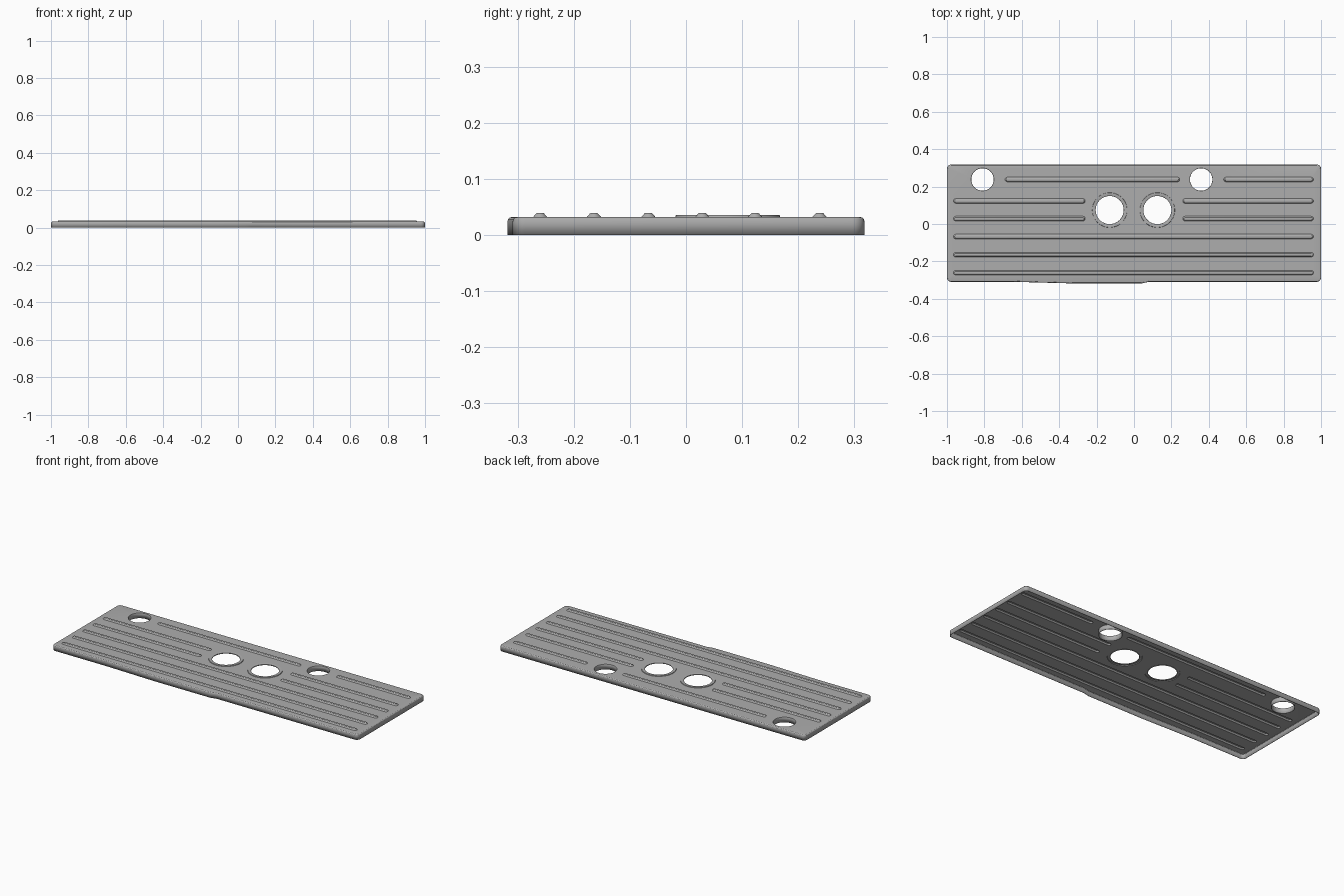
import bpy, bmesh, math

if "Cube" in bpy.data.objects:
    bpy.data.objects.remove(bpy.data.objects["Cube"], do_unlink=True)

TOP = 0.032          # height of the flat deck
FRONT, BACK = -0.309, 0.318

mat = bpy.data.materials.new("grey metal")
mat.use_nodes = True
grey = (0.42, 0.42, 0.42, 1)
mat.diffuse_color = grey
mat.node_tree.nodes["Principled BSDF"].inputs["Base Color"].default_value = grey


def arc(cx, cy, r, a0, a1, n):
    return [(cx + r * math.cos(math.radians(a0 + (a1 - a0) * i / n)),
             cy + r * math.sin(math.radians(a0 + (a1 - a0) * i / n))) for i in range(n + 1)]


def circle(cx, cy, r):
    return arc(cx, cy, r, 0, 360, 48)[:-1]


def stadium(x0, x1, y, r):
    return arc(x1, y, r, -90, 90, 8) + arc(x0, y, r, 90, 270, 8)


def outline(inset):
    # rounded rectangle with a shallow bulge along the front edge
    r, c = 0.022 - inset, 0.022
    pts = arc(1 - c, FRONT + c, r, -90, 0, 6) + arc(1 - c, BACK - c, r, 0, 90, 6)
    pts += arc(c - 1, BACK - c, r, 90, 180, 6) + arc(c - 1, FRONT + c, r, 180, 270, 6)
    bulge = [(-0.65, 0), (-0.32, 0.009), (0.04, 0.009), (0.08, 0)]
    return pts + [(x, FRONT - d + inset) for x, d in bulge]


bm = bmesh.new()
deck_edges = []


def add_loops(levels, cap=False):
    """Skin a stack of (points, z) loops; the first lies on the deck."""
    prev = None
    for pts, z in levels:
        ring = [bm.verts.new((x, y, z)) for x, y in pts]
        n = len(ring)
        if prev is None:
            deck_edges.extend(bm.edges.new((ring[i], ring[(i + 1) % n])) for i in range(n))
        else:
            for i in range(n):
                j = (i + 1) % n
                bm.faces.new((prev[i], prev[j], ring[j], ring[i]))
        prev = ring
    if cap:
        bm.faces.new(prev)


# rim: rounded top edge turning down into the skirt
rim = [(0.008, TOP), (0.004, TOP - 0.001), (0.001, TOP - 0.004), (0, TOP - 0.008), (0, 0)]
add_loops([(outline(i), z) for i, z in rim])

# raised ribs: (y, spans in x)
full = [(-0.953, 0.947)]
split = [(-0.953, -0.273), (0.273, 0.947)]
ribs = [(-0.26, full), (-0.164, full), (-0.067, full), (0.029, split), (0.123, split),
        (0.238, [(-0.677, 0.232), (0.492, 0.947)])]
for y, spans in ribs:
    for x0, x1 in spans:
        add_loops([(stadium(x0, x1, y, r), z) for r, z in
                   ((0.0125, TOP), (0.0085, 0.0365), (0.007, 0.0385), (0.005, 0.0393))], cap=True)

# large holes with a raised collar
for x in (-0.13, 0.125):
    add_loops([(circle(x, 0.0745, r), z) for r, z in
               ((0.0935, TOP), (0.0925, 0.0352), (0.078, 0.0352), (0.0755, 0.034), (0.075, 0.030))])

# small holes with a sleeve running down
for x in (-0.81, 0.359):
    add_loops([(circle(x, 0.238, r), z) for r, z in ((0.061, TOP), (0.060, 0.030), (0.060, 0.002))])

# flat deck between all the loops
bmesh.ops.triangle_fill(bm, edges=deck_edges, use_beauty=True, use_dissolve=False, normal=(0, 0, 1))
bmesh.ops.recalc_face_normals(bm, faces=bm.faces)
deck = [f for f in bm.faces if abs(f.normal.z) > 0.99]
if sum(f.normal.z * f.calc_area() for f in deck) < 0:
    bmesh.ops.reverse_faces(bm, faces=bm.faces)

mesh = bpy.data.meshes.new("floor_plate")
bm.to_mesh(mesh)
bm.free()
mesh.materials.append(mat)
plate = bpy.data.objects.new("floor_plate", mesh)
bpy.context.collection.objects.link(plate)

# thin pressed sheet, hollow underneath
sheet = plate.modifiers.new("sheet thickness", "SOLIDIFY")
sheet.thickness = 0.003
sheet.offset = -1

bpy.context.view_layer.objects.active = plate
plate.select_set(True)
bpy.ops.object.shade_smooth_by_angle(angle=math.radians(30))
